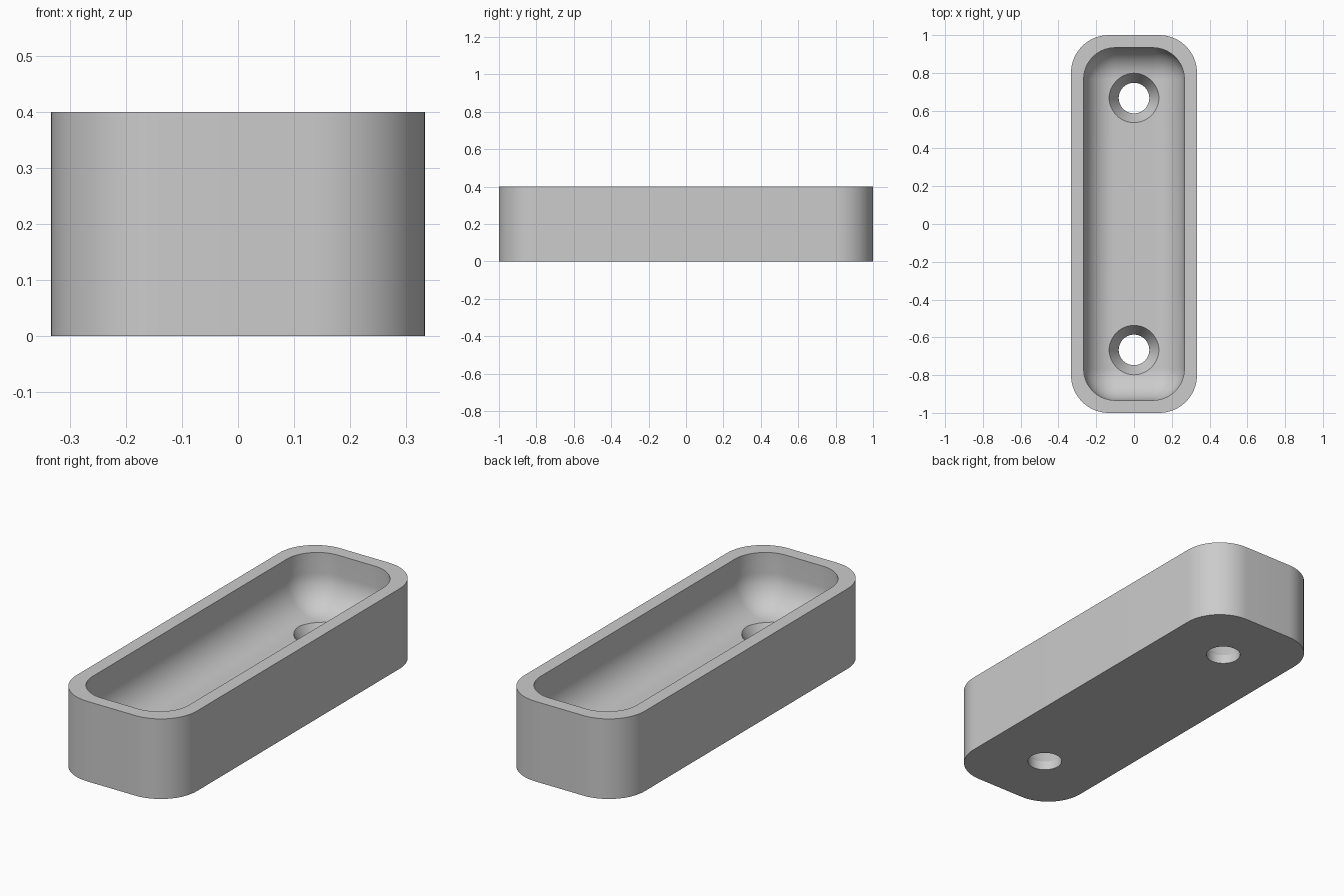
import bpy, bmesh, math

default = bpy.data.objects.get("Cube")
if default:
    bpy.data.objects.remove(default, do_unlink=True)

HALF_X, HALF_Y, HEIGHT, CORNER = 1 / 3, 1.0, 0.4, 0.2
WALL, FLOOR, FILLET, INNER_CORNER = 1 / 15, 0.133, 0.165, 0.167
STEPS = 16

grey = bpy.data.materials.new("plain grey")
grey.use_nodes = True
colour = (0.6, 0.6, 0.6, 1)
grey.diffuse_color = colour
grey.node_tree.nodes["Principled BSDF"].inputs["Base Color"].default_value = colour


def rounded_loop(bm, inset, radius, z):
    """Ring of vertices around a rounded rectangle."""
    cx, cy = HALF_X - inset - radius, HALF_Y - inset - radius
    ring = []
    for quarter, (sx, sy) in enumerate([(1, 1), (-1, 1), (-1, -1), (1, -1)]):
        for i in range(STEPS + 1):
            a = (quarter + i / STEPS) * math.pi / 2
            ring.append(bm.verts.new((sx * cx + radius * math.cos(a),
                                      sy * cy + radius * math.sin(a), z)))
    return ring


def circle_loop(bm, y, radius, z, count=64):
    return [bm.verts.new((radius * math.cos(math.tau * i / count),
                          y + radius * math.sin(math.tau * i / count), z))
            for i in range(count)]


def loft(name, bm, rings):
    """Skin the rings in order and cap both ends."""
    for low, high in zip(rings, rings[1:]):
        for i in range(len(low)):
            j = (i + 1) % len(low)
            bm.faces.new((low[i], low[j], high[j], high[i]))
    bm.faces.new(rings[0][::-1])
    bm.faces.new(rings[-1])
    bmesh.ops.recalc_face_normals(bm, faces=bm.faces)
    mesh = bpy.data.meshes.new(name)
    bm.to_mesh(mesh)
    bm.free()
    mesh.materials.append(grey)
    obj = bpy.data.objects.new(name, mesh)
    bpy.context.collection.objects.link(obj)
    return obj


# Tray: outer wall, flat rim, inner wall, then a round fillet into the floor
bm = bmesh.new()
rings = [rounded_loop(bm, 0, CORNER, 0),
         rounded_loop(bm, 0, CORNER, HEIGHT),
         rounded_loop(bm, WALL, INNER_CORNER, HEIGHT)]
for i in range(STEPS + 1):
    a = i / STEPS * math.pi / 2
    shift = FILLET * (1 - math.cos(a))
    rings.append(rounded_loop(bm, WALL + shift, INNER_CORNER - shift,
                              FLOOR + FILLET * (1 - math.sin(a))))
tray = loft("tray", bm, rings)

# Countersunk screw holes: straight bore, then a cone opening at the floor
cutters = []
for end in (-1, 1):
    bm = bmesh.new()
    profile = [(0.081, -0.05), (0.081, 0.045), (0.13, FLOOR), (0.136, FLOOR + 0.01)]
    cutter = loft("hole_cutter", bm,
                  [circle_loop(bm, end * 2 / 3, r, z) for r, z in profile])
    cutter.hide_render = True
    cutters.append(cutter)
    cut = tray.modifiers.new("screw hole", "BOOLEAN")
    cut.operation = "DIFFERENCE"
    cut.solver = "EXACT"
    cut.object = cutter

bpy.context.view_layer.objects.active = tray
tray.select_set(True)
for cut in list(tray.modifiers):
    bpy.ops.object.modifier_apply(modifier=cut.name)
for cutter in cutters:
    bpy.data.objects.remove(cutter, do_unlink=True)
bpy.ops.object.shade_smooth_by_angle(angle=math.radians(25))
